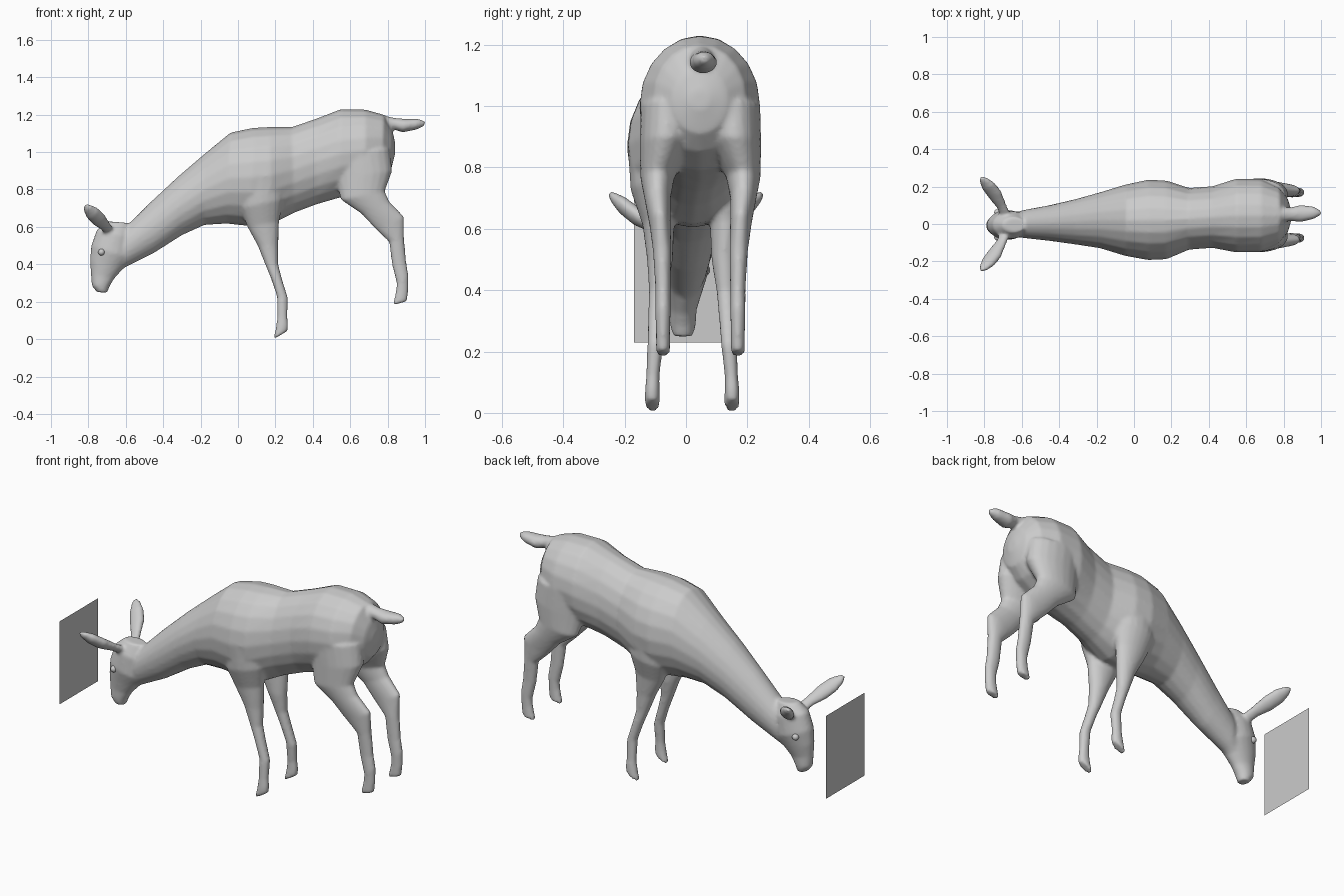
import bpy, bmesh, math
from mathutils import Vector as V

SIDES = 20


def loft(bm, rings):
    """Skin elliptical rings; each ring is (edge point, opposite edge point, side half-vector)."""
    loops = []
    for a, b, side in rings:
        c, u = (a + b) / 2, (a - b) / 2
        loops.append([bm.verts.new(c + u * math.cos(t) + side * math.sin(t))
                      for t in (2 * math.pi * i / SIDES for i in range(SIDES))])
    faces = [bm.faces.new(loops[0]), bm.faces.new(loops[-1])]
    for p, q in zip(loops, loops[1:]):
        for i in range(SIDES):
            j = (i + 1) % SIDES
            faces.append(bm.faces.new((p[i], p[j], q[j], q[i])))
    bmesh.ops.recalc_face_normals(bm, faces=faces)


def profile(bm, rows, mid=0.0, sign=1):
    """Rows: x,z of one edge, x,z of the other edge, y offset, half width."""
    loft(bm, [(V((xa, mid + sign * y, za)), V((xb, mid + sign * y, zb)), V((0, w, 0)))
              for xa, za, xb, zb, y, w in rows])


def finish(name, bm):
    me = bpy.data.meshes.new(name)
    bm.to_mesh(me)
    bm.free()
    me.polygons.foreach_set("use_smooth", [True] * len(me.polygons))
    ob = bpy.data.objects.new(name, me)
    bpy.context.collection.objects.link(ob)
    return ob


bm = bmesh.new()

# neck, ribcage and rump (top edge, bottom edge)
profile(bm, [
    (-.64, .605, -.66, .345, -.005, .060),
    (-.58, .620, -.60, .385, 0, .075),
    (-.46, .740, -.45, .460, .005, .095),
    (-.32, .870, -.30, .555, .012, .122),
    (-.18, .990, -.18, .610, .02, .150),
    (-.04, 1.105, -.06, .617, .02, .190),
    (.08, 1.130, .07, .603, .022, .215),
    (.17, 1.135, .18, .615, .022, .210),
    (.29, 1.135, .30, .675, .028, .165),
    (.42, 1.180, .42, .720, .037, .165),
    (.55, 1.230, .54, .755, .045, .197),
    (.68, 1.228, .68, .790, .045, .195),
    (.78, 1.200, .77, .850, .045, .150),
    (.825, 1.120, .82, .910, .045, .090),
    (.84, 1.050, .84, .990, .045, .030)])

# head (brow edge, jaw edge)
profile(bm, [
    (-.70, .630, -.58, .620, -.005, .040),
    (-.755, .585, -.56, .540, -.005, .074),
    (-.785, .500, -.57, .430, -.005, .080),
    (-.792, .420, -.62, .370, -.007, .060),
    (-.787, .350, -.66, .325, -.01, .045),
    (-.782, .285, -.685, .285, -.01, .042),
    (-.755, .252, -.70, .248, -.01, .032)])

# tail
profile(bm, [
    (.74, 1.205, .76, 1.10, .05, .045),
    (.84, 1.182, .83, 1.122, .052, .036),
    (.90, 1.177, .88, 1.105, .056, .046),
    (.965, 1.178, .955, 1.120, .06, .034),
    (1.0, 1.165, .998, 1.140, .06, .012)])

for s in (-1, 1):
    # front leg, shoulder to hoof
    profile(bm, [
        (.00, .85, .24, .87, .120, .090),
        (.01, .70, .245, .75, .122, .078),
        (.05, .60, .22, .63, .110, .052),
        (.105, .50, .215, .50, .105, .042),
        (.145, .40, .215, .40, .110, .031),
        (.178, .32, .236, .32, .115, .029),
        (.208, .23, .267, .22, .120, .026),
        (.210, .12, .264, .12, .128, .022),
        (.204, .07, .269, .075, .130, .024),
        (.188, -.002, .266, .045, .130, .025)], .02, s)
    # hind leg, thigh to hoof
    profile(bm, [
        (.50, .98, .81, 1.02, .105, .090),
        (.52, .86, .825, .90, .112, .086),
        (.55, .745, .785, .79, .140, .056),
        (.66, .67, .81, .735, .140, .043),
        (.738, .585, .888, .655, .132, .035),
        (.808, .52, .888, .54, .125, .030),
        (.823, .40, .900, .41, .122, .025),
        (.848, .30, .912, .34, .122, .025),
        (.845, .26, .910, .25, .122, .023),
        (.828, .182, .904, .203, .122, .023)], .047, s)
    # ear
    wide, thin = V((.75, s * .25, .6)).normalized(), V((.5, s * .8, -.75)).normalized()
    loft(bm, [(V((x, s * y, z)) + wide * r, V((x, s * y, z)) - wide * r, thin * r * .65)
              for x, y, z, r in ((-.685, .04, .57, .03), (-.71, .10, .605, .03),
                                 (-.745, .16, .64, .042), (-.78, .205, .675, .040),
                                 (-.808, .238, .703, .024), (-.82, .25, .715, .009))])

# fuse the overlapping parts into one continuous skin
deer = finish("deer", bm)
rm = deer.modifiers.new("fuse", 'REMESH')
rm.mode = 'VOXEL'
rm.voxel_size = .009
rm.use_smooth_shade = True
sm = deer.modifiers.new("soften", 'SMOOTH')
sm.factor = .5
sm.iterations = 5

# eyes
bm = bmesh.new()
for s in (-1, 1):
    new = bmesh.ops.create_uvsphere(bm, u_segments=12, v_segments=8, radius=.018)["verts"]
    bmesh.ops.translate(bm, verts=new, vec=(-.73, -.005 + s * .066, .465))
finish("eyes", bm)

# upright flat panel before the head
bm = bmesh.new()
bm.faces.new([bm.verts.new((-1, y, z)) for y, z in
              ((-.17, .23), (-.17, .70), (.175, .70), (.175, .23))])
finish("panel", bm)
